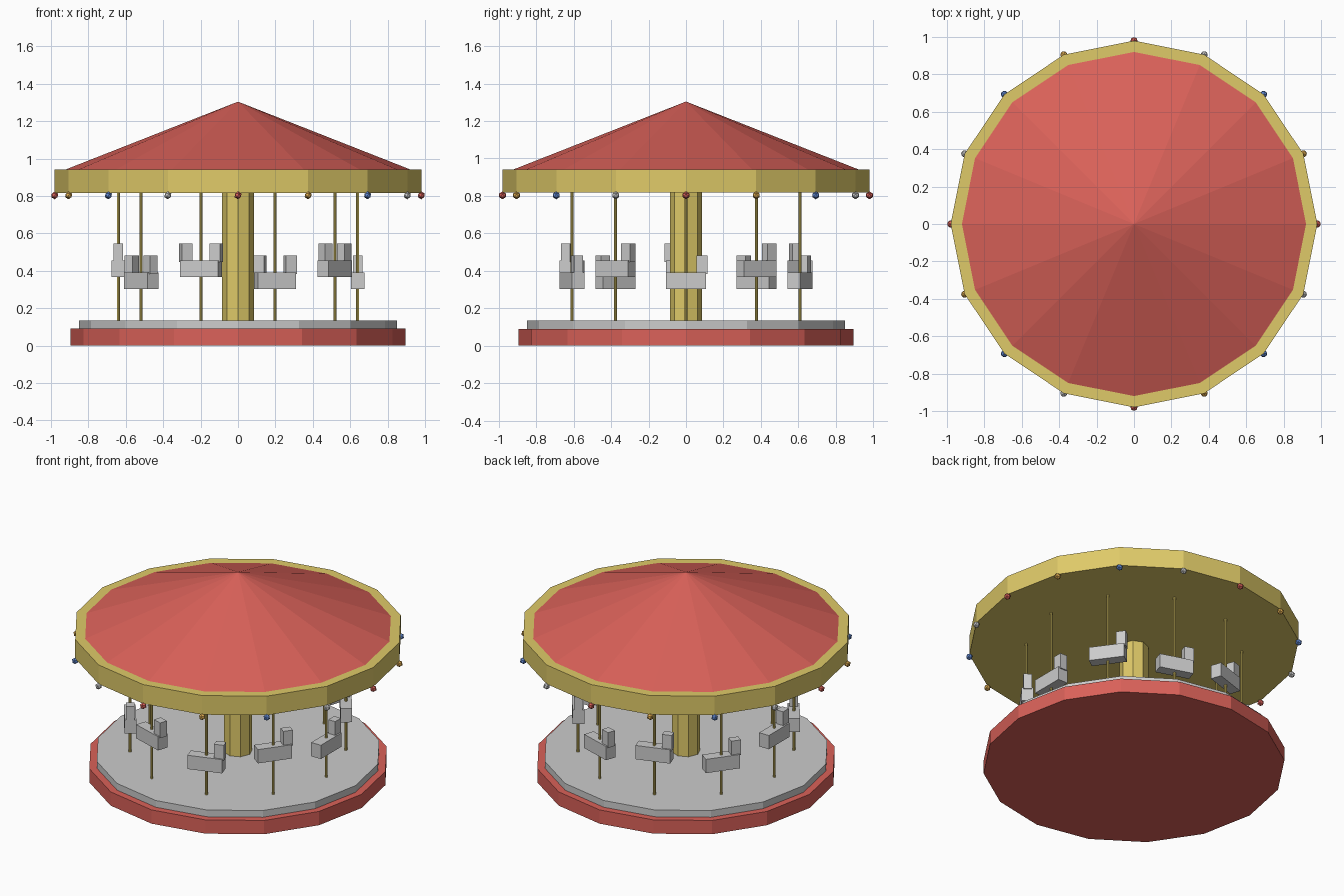
import bpy, bmesh
from math import pi, cos, sin
from mathutils import Matrix

if "Cube" in bpy.data.objects:
    bpy.data.objects.remove(bpy.data.objects["Cube"])


def material(name, rgb):
    m = bpy.data.materials.new(name)
    m.diffuse_color = (*rgb, 1)
    m.use_nodes = True
    m.node_tree.nodes["Principled BSDF"].inputs["Base Color"].default_value = m.diffuse_color
    return m


RED = material("red", (0.70, 0.12, 0.10))
GOLD = material("gold", (0.74, 0.59, 0.14))
BULBS = [RED, material("amber", (0.72, 0.40, 0.08)),
         material("blue", (0.12, 0.25, 0.65)), material("white", (0.85, 0.85, 0.85))]


def finish(bm, name, mat=None):
    mesh = bpy.data.meshes.new(name)
    bm.to_mesh(mesh)
    bm.free()
    ob = bpy.data.objects.new(name, mesh)
    bpy.context.collection.objects.link(ob)
    if mat:
        mesh.materials.append(mat)
    return ob


def prism(name, sides, r1, r2, z0, z1, mat=None, x=0, y=0):
    bm = bmesh.new()
    bmesh.ops.create_cone(bm, cap_ends=True, segments=sides, radius1=r1, radius2=r2,
                          depth=z1 - z0,
                          matrix=Matrix.Translation((x, y, (z0 + z1) / 2)))
    bmesh.ops.remove_doubles(bm, verts=bm.verts, dist=1e-5)
    return finish(bm, name, mat)


def add_box(bm, place, centre, size):
    bmesh.ops.create_cube(bm, size=1, matrix=place @ Matrix.Translation(centre)
                          @ Matrix.Diagonal((*size, 1)))


# Platform, column and canopy
prism("base", 16, 0.895, 0.895, 0, 0.09, RED)
prism("deck", 16, 0.85, 0.85, 0.09, 0.134)
prism("column", 8, 0.085, 0.085, 0.13, 0.83, GOLD)
prism("canopy_rim", 16, 0.98, 0.98, 0.817, 0.942, GOLD)
prism("canopy_roof", 16, 0.925, 0, 0.94, 1.304, RED)

# Poles and mounts, alternately low and high, facing counter-clockwise
for i in range(10):
    a = i * pi / 5
    prism(f"pole_{i}", 8, 0.008, 0.008, 0.13, 0.83, GOLD, 0.64 * cos(a), 0.64 * sin(a))
    place = Matrix.Rotation(a, 4, 'Z') @ Matrix.Translation((0.64, 0, 0.347 + 0.064 * (i % 2)))
    bm = bmesh.new()
    add_box(bm, place, (0, 0, 0), (0.07, 0.215, 0.09))
    add_box(bm, place, (0, 0.085, 0.085), (0.05, 0.06, 0.10))
    finish(bm, f"mount_{i}")

# Bulbs at the rim corners
for i in range(16):
    a = i * pi / 8
    bm = bmesh.new()
    bmesh.ops.create_icosphere(bm, subdivisions=1, radius=0.021,
                               matrix=Matrix.Translation((0.98 * cos(a), 0.98 * sin(a), 0.803)))
    finish(bm, f"bulb_{i}", BULBS[i % 4])
